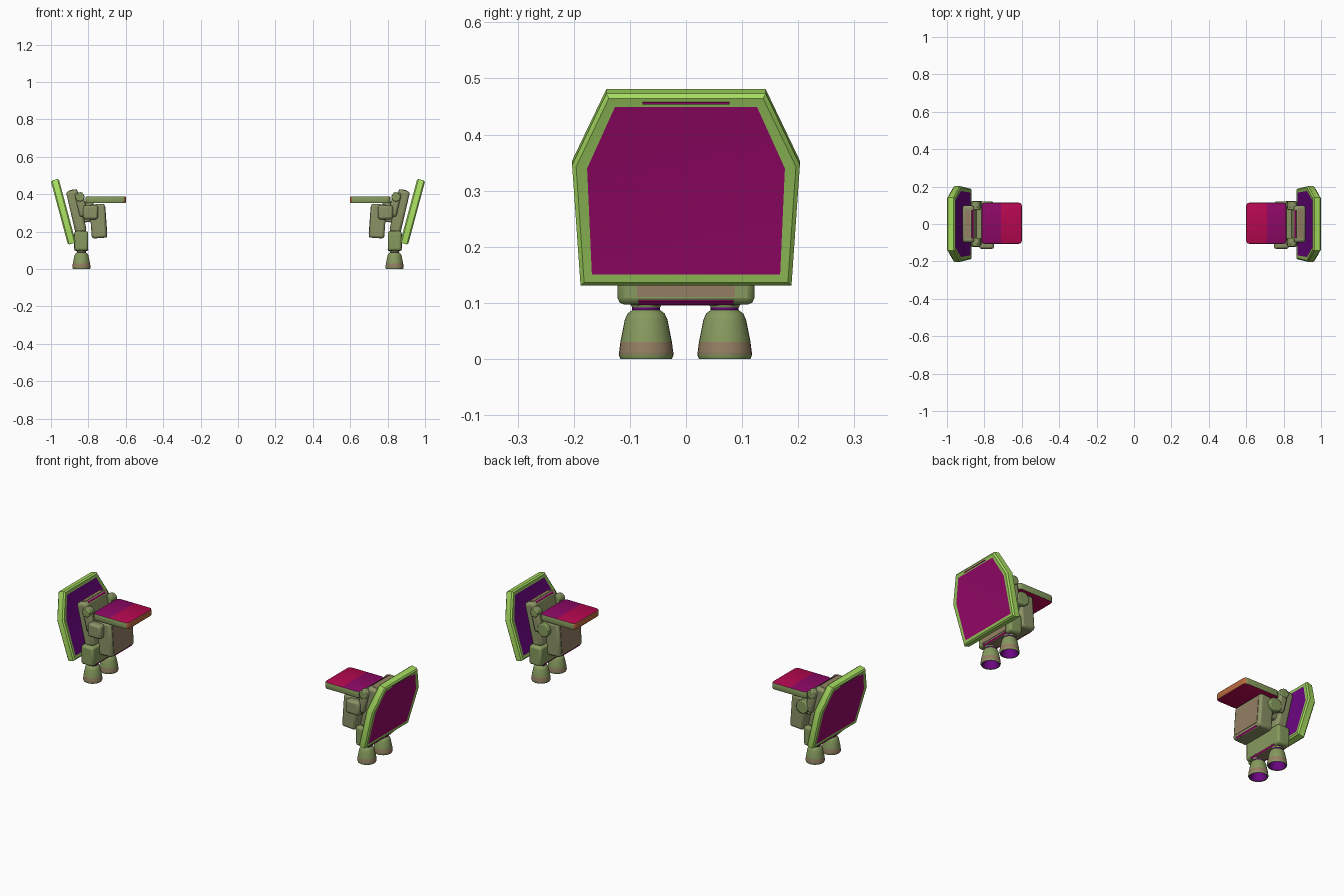
import bpy, bmesh, math
from mathutils import Matrix, Vector

cube = bpy.data.objects.get("Cube")
if cube:
    bpy.data.objects.remove(cube, do_unlink=True)


def material(name, r, g, b):
    lin = [((c / 255 + 0.055) / 1.055) ** 2.4 for c in (r, g, b)] + [1]
    m = bpy.data.materials.new(name)
    m.use_nodes = True
    m.diffuse_color = lin
    m.node_tree.nodes["Principled BSDF"].inputs["Base Color"].default_value = lin
    return m


RIM = material("bright rim green", 166, 220, 96)
RIM_FACE = material("rim green", 151, 198, 92)
OLIVE = material("olive", 140, 146, 102)
MOSS = material("moss green", 134, 154, 94)
PLUM = material("plum", 152, 8, 106)
VIOLET = material("violet", 110, 6, 132)
MAGENTA = material("seat magenta", 141, 8, 102)
CRIMSON = material("seat crimson", 181, 8, 80)
TAN = material("tan", 148, 127, 99)
RUST = material("rust", 184, 105, 62)


def finish(name, bm, mats, bevel=0.0):
    """Turn a bmesh of the left unit into an object mirrored to the right."""
    bmesh.ops.recalc_face_normals(bm, faces=bm.faces)
    me = bpy.data.meshes.new(name)
    bm.to_mesh(me)
    bm.free()
    for m in mats:
        me.materials.append(m)
    ob = bpy.data.objects.new(name, me)
    bpy.context.collection.objects.link(ob)
    if bevel:
        b = ob.modifiers.new("Bevel", 'BEVEL')
        b.width, b.segments, b.limit_method = bevel, 2, 'ANGLE'
    mir = ob.modifiers.new("Mirror", 'MIRROR')
    mir.use_mirror_merge = False
    bpy.ops.object.select_all(action='DESELECT')
    ob.select_set(True)
    bpy.context.view_layer.objects.active = ob
    bpy.ops.object.shade_smooth_by_angle(angle=math.radians(35))


def box(name, center, size, mat, tilt=0, bevel=0.01):
    bm = bmesh.new()
    bmesh.ops.create_cube(bm, size=1)
    bm.transform(Matrix.Translation(center) @ Matrix.Rotation(math.radians(tilt), 4, 'Y')
                 @ Matrix.Diagonal((*size, 1)))
    finish(name, bm, [mat], bevel)


def strip(name, x, z, length, tilt):
    """Thin plum inlay running along a rounded edge."""
    box(name, (x, 0, z), (0.009, length, 0.003), PLUM, tilt, 0)


def disc(name, center, radius, width, mat):
    bm = bmesh.new()
    bmesh.ops.create_cone(bm, cap_ends=True, segments=24, radius1=radius,
                          radius2=radius, depth=width)
    bm.transform(Matrix.Translation(center) @ Matrix.Rotation(math.pi / 2, 4, 'X'))
    finish(name, bm, [mat], 0.005)


# Tilted shield panel: outline extruded, with a coloured inset on both sides
def panel():
    half = [(0.188, 0), (0.203, 0.222), (0.142, 0.354)]
    outline = half + [(-y, v) for y, v in reversed(half)]
    place = (Matrix.Translation((0.888, 0, 0.135))
             @ Matrix.Rotation(math.radians(15), 4, 'Y'))
    bm = bmesh.new()
    face = bm.faces.new([bm.verts.new((-0.022, y, v)) for y, v in outline])
    ext = bmesh.ops.extrude_face_region(bm, geom=[face])
    verts = [g for g in ext["geom"] if isinstance(g, bmesh.types.BMVert)]
    bmesh.ops.translate(bm, verts=verts, vec=(0.044, 0, 0))
    bmesh.ops.recalc_face_normals(bm, faces=bm.faces)
    big = [f for f in bm.faces if len(f.verts) == 6]
    bmesh.ops.bevel(bm, geom=list({e for f in big for e in f.edges}),
                    offset=0.007, segments=1, affect='EDGES')
    bm.normal_update()
    big = [f for f in bm.faces if abs(f.normal.x) > 0.99]
    ring = bmesh.ops.inset_individual(bm, faces=big, thickness=0.02, depth=-0.002)
    for f in ring["faces"]:
        f.material_index = 3
    for f in big:
        f.material_index = 1 if f.normal.x > 0 else 2
    bm.transform(place)
    finish("shield_panel", bm, [RIM, PLUM, VIOLET, RIM_FACE])
    top = place @ Vector((0.022, 0, 0.338))
    box("panel_top_inlay", top, (0.003, 0.155, 0.004), PLUM, 15, 0)


# Folding seat: split in two colours on top, plain below, rust front edge
def seat():
    bm = bmesh.new()
    bmesh.ops.create_cube(bm, size=1)
    bm.transform(Matrix.Translation((0.707, 0.004, 0.37)) @ Matrix.Diagonal((0.216, 0.222, 0.037, 1)))
    upright = [e for e in bm.edges if abs(e.verts[0].co.z - e.verts[1].co.z) > 0.01]
    bmesh.ops.bevel(bm, geom=upright, offset=0.02, segments=3, affect='EDGES', profile=0.5)
    bm.normal_update()
    caps = [f for f in bm.faces if abs(f.normal.z) > 0.9]
    bmesh.ops.bevel(bm, geom=list({e for f in caps for e in f.edges}),
                    offset=0.006, segments=2, affect='EDGES', profile=0.5)
    bmesh.ops.bisect_plane(bm, geom=bm.verts[:] + bm.edges[:] + bm.faces[:],
                           plane_co=(0.71, 0, 0), plane_no=(1, 0, 0))
    bm.normal_update()
    for f in bm.faces:
        x = f.calc_center_median().x
        if abs(f.normal.z) > 0.8:
            f.material_index = 1 if x > 0.71 and f.normal.z > 0 else 2
        elif f.normal.x < -0.4:
            f.material_index = 3
    finish("seat", bm, [MOSS, MAGENTA, CRIMSON, RUST])


# Hollow bell nozzle, lathed, with a violet throat and neck ring
def nozzle(name, y):
    profile = [(0, 0.06), (0.022, 0.06), (0.042, 0.002), (0.046, 0), (0.049, 0.008),
               (0.048, 0.014), (0.046, 0.03), (0.038, 0.07), (0.033, 0.081),
               (0.025, 0.087), (0.025, 0.092), (0.03, 0.1), (0, 0.1)]
    bm = bmesh.new()
    pts = [bm.verts.new((r, 0, z)) for r, z in profile]
    edges = [bm.edges.new(p) for p in zip(pts, pts[1:])]
    bmesh.ops.spin(bm, geom=pts + edges, cent=(0, 0, 0), axis=(0, 0, 1),
                   angle=math.tau, steps=28)
    bmesh.ops.remove_doubles(bm, verts=bm.verts, dist=0.0001)
    bmesh.ops.recalc_face_normals(bm, faces=bm.faces)
    for f in bm.faces:
        c = f.calc_center_median()
        inside = f.normal.z < -0.2 and c.z > 0.01 and f.normal.xy.dot(c.xy) <= 0.001
        if inside or 0.087 < c.z < 0.092:
            f.material_index = 2
        elif 0.01 < c.z < 0.03:
            f.material_index = 1
    bm.transform(Matrix.Translation((0.837, y, 0)))
    finish(name, bm, [MOSS, TAN, VIOLET])


panel()
seat()
for end, y in (("front", -0.071), ("back", 0.069)):
    nozzle(end + "_nozzle", y)

# Base block with tan plates and plum inlays along its lower edges
box("base_block", (0.838, 0, 0.15), (0.074, 0.244, 0.106), MOSS, 0, 0.012)
box("base_side_plate", (0.875, 0, 0.15), (0.004, 0.175, 0.08), TAN, 0, 0)
box("base_under_plate", (0.838, 0, 0.097), (0.05, 0.175, 0.004), TAN, 0, 0)
strip("base_outer_inlay", 0.8715, 0.1005, 0.17, 135)
strip("base_inner_inlay", 0.8045, 0.1005, 0.17, -135)

# Back slab and its hinge
box("back_slab", (0.864, 0, 0.308), (0.062, 0.2, 0.232), OLIVE, 13, 0.014)
box("slab_top_plate", (0.89, 0, 0.421), (0.026, 0.15, 0.004), TAN, 13, 0)
strip("slab_top_inlay", 0.863, 0.423, 0.15, -32)
box("hinge_bridge", (0.812, 0, 0.305), (0.09, 0.17, 0.11), OLIVE, 8)
for end, y in (("front", -0.098), ("back", 0.098)):
    box(end + "_clamp", (0.838, y, 0.345), (0.045, 0.036, 0.13), OLIVE, 13, 0.012)
    disc(end + "_clamp_pin", (0.845, y, 0.385), 0.024, 0.045, MOSS)

# Box hanging below the seat, with a control box and a pivot beside it
box("hanging_box", (0.747, 0, 0.256), (0.082, 0.2, 0.182), OLIVE, 4, 0.012)
box("hanging_plate", (0.706, 0, 0.259), (0.004, 0.165, 0.145), TAN, 4, 0)
strip("hanging_inlay", 0.7035, 0.171, 0.15, -131)
box("control_box", (0.788, -0.108, 0.303), (0.08, 0.05, 0.075), OLIVE, 0, 0.012)
disc("back_pivot", (0.79, 0.1, 0.303), 0.036, 0.04, MOSS)
